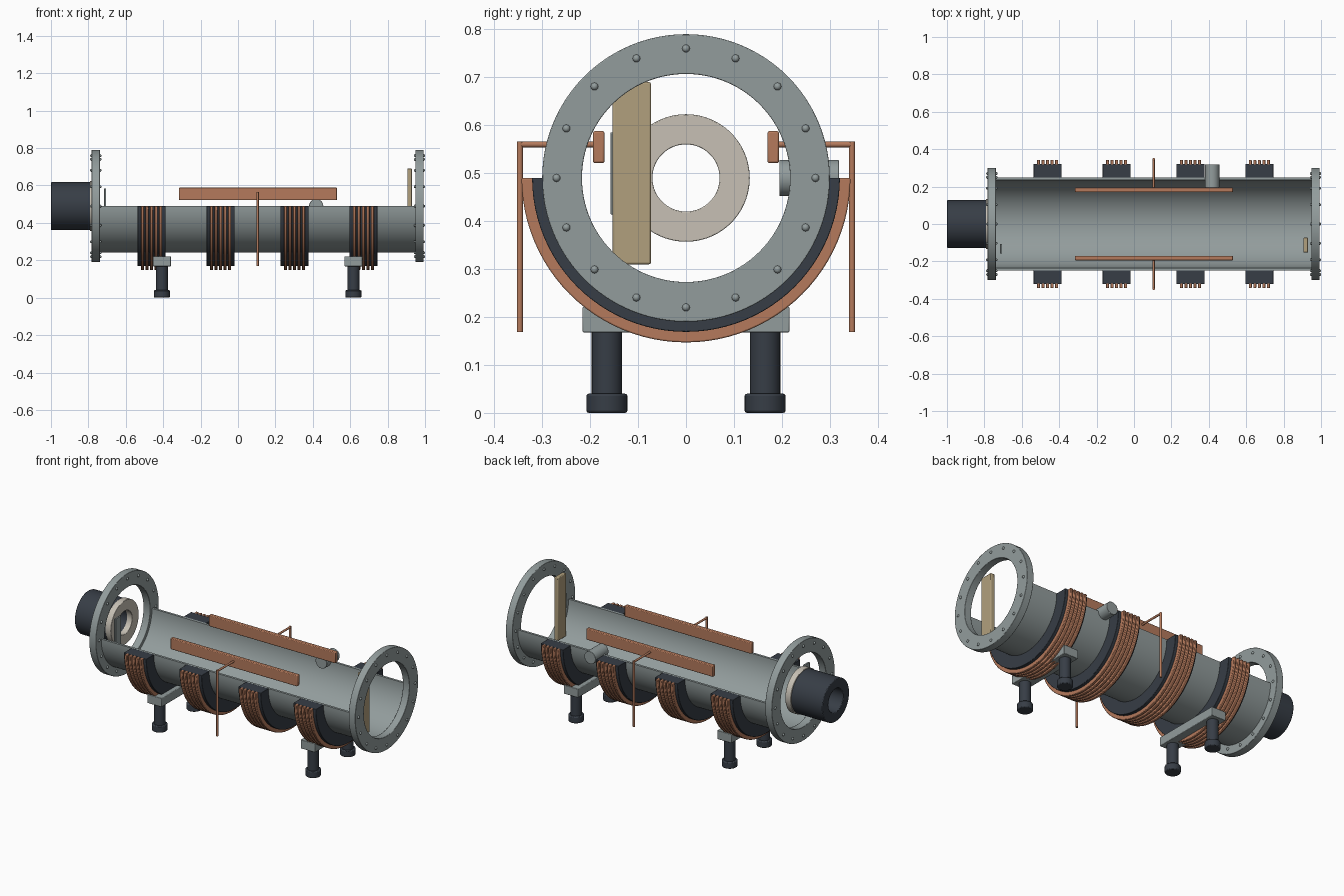
import bpy, bmesh, math
from mathutils import Matrix

if "Cube" in bpy.data.objects:
    bpy.data.objects.remove(bpy.data.objects["Cube"])

AXIS_Z = 0.49  # height of the trough centre line


def material(name, rgb):
    m = bpy.data.materials.new(name)
    m.diffuse_color = (*rgb, 1)
    m.use_nodes = True
    m.node_tree.nodes["Principled BSDF"].inputs["Base Color"].default_value = m.diffuse_color
    return m


STEEL = material("grey_steel", (0.29, 0.335, 0.335))
COPPER = material("copper", (0.46, 0.195, 0.107))
DARK = material("dark_slate", (0.038, 0.047, 0.061))
CERAMIC = material("pale_ceramic", (0.57, 0.53, 0.46))
TAN = material("tan_panel", (0.44, 0.35, 0.205))


def finish(name, bm, mat, bevel=0.0):
    bmesh.ops.recalc_face_normals(bm, faces=bm.faces)
    me = bpy.data.meshes.new(name)
    bm.to_mesh(me)
    bm.free()
    me.materials.append(mat)
    ob = bpy.data.objects.new(name, me)
    bpy.context.collection.objects.link(ob)
    if bevel:
        mod = ob.modifiers.new("soft_edges", 'BEVEL')
        mod.width = bevel
        mod.segments = 2
        mod.limit_method = 'ANGLE'
        mod.angle_limit = math.radians(40)
    return ob


def box(name, x, y, z, mat, bevel=0.003):
    """Box given by (min, max) pairs."""
    bm = bmesh.new()
    bmesh.ops.create_cube(bm, size=1)
    for v in bm.verts:
        for i, (a, b) in enumerate((x, y, z)):
            v.co[i] = (a + b) / 2 + v.co[i] * (b - a)
    return finish(name, bm, mat, bevel)


def rod(name, centre, radius, length, axis, mat, bevel=0.0, sides=24):
    bm = bmesh.new()
    bmesh.ops.create_cone(bm, cap_ends=True, segments=sides, radius1=radius,
                          radius2=radius, depth=length)
    if axis == 'Y':
        bm.transform(Matrix.Rotation(math.pi / 2, 4, 'X'))
    bm.transform(Matrix.Translation(centre))
    return finish(name, bm, mat, bevel)


def ring(name, x0, x1, r_in, r_out, mat, half=False, bevel=0.0, seg=96):
    """Rectangular profile swept around the x axis, fully or lower half only."""
    bm = bmesh.new()
    span = math.pi if half else 2 * math.pi
    steps = seg // 2 if half else seg
    loops = []
    for i in range(steps + (1 if half else 0)):
        a = math.pi + span * i / steps
        c, s = math.cos(a), math.sin(a)
        loops.append([bm.verts.new((x, r * c, AXIS_Z + r * s)) for x, r in
                      ((x0, r_in), (x1, r_in), (x1, r_out), (x0, r_out))])
    for i in range(steps):
        a, b = loops[i], loops[(i + 1) % len(loops)]
        for k in range(4):
            n = (k + 1) % 4
            bm.faces.new((a[k], a[n], b[n], b[k]))
    if half:
        bm.faces.new(loops[0])
        bm.faces.new(loops[-1])
    return finish(name, bm, mat, bevel)


# Open trough
ring("trough", -0.76, 0.97, 0.235, 0.249, STEEL, half=True)

# End flanges with domed bolts on both faces
for side, x0, x1 in (("left", -0.783, -0.738), ("right", 0.948, 0.992)):
    ring(side + "_flange", x0, x1, 0.217, 0.30, STEEL, bevel=0.002)
    bm = bmesh.new()
    for i in range(16):
        a = 2 * math.pi * i / 16
        for x in (x0, x1):
            bmesh.ops.create_uvsphere(
                bm, u_segments=12, v_segments=8, radius=0.008,
                matrix=Matrix.Translation((x, 0.27 * math.cos(a),
                                           AXIS_Z + 0.27 * math.sin(a))))
    finish(side + "_flange_bolts", bm, STEEL)

# Coil cradles with five copper windings each
for n, cx in enumerate((-0.462, -0.093, 0.302, 0.67), 1):
    ring(f"coil_cradle_{n}", cx - 0.075, cx + 0.075, 0.248, 0.321, DARK,
         half=True, bevel=0.002)
    for k in range(5):
        wx = cx + (k - 2) * 0.0242
        ring(f"winding_{n}_{k + 1}", wx - 0.008, wx + 0.008, 0.316, 0.343,
             COPPER, half=True, bevel=0.003)

# Hollow end barrel with pale collar
ring("end_barrel", -1.0, -0.785, 0.07, 0.128, DARK, bevel=0.004)
ring("barrel_collar", -0.792, -0.755, 0.07, 0.133, CERAMIC, bevel=0.002)

# Upright plates inside the two ends
box("small_baffle", (-0.716, -0.705), (-0.158, -0.107), (0.414, 0.585), STEEL, 0.002)
box("tall_panel", (0.905, 0.931), (-0.153, -0.073), (0.31, 0.69), TAN, 0.004)

# Side port through the back wall
rod("side_port", (0.418, 0.257, AXIS_Z), 0.038, 0.124, 'Y', STEEL, 0.002)

# Copper electrode bars with bent feed rods
for side, s in (("front", -1), ("back", 1)):
    box(side + "_electrode", (-0.315, 0.53), tuple(sorted((s * 0.17, s * 0.194))),
        (0.521, 0.588), COPPER, 0.004)
    rod(side + "_feed_arm", (0.105, s * 0.267, 0.56), 0.0062, 0.16, 'Y', COPPER, sides=16)
    rod(side + "_feed_drop", (0.105, s * 0.3465, 0.3675), 0.0065, 0.397, 'Z', COPPER, sides=16)

# Cross beams on round legs with wider feet
for end, cx in (("left", -0.407), ("right", 0.617)):
    box(end + "_cross_beam", (cx - 0.048, cx + 0.048), (-0.216, 0.216),
        (0.168, 0.221), STEEL, 0.003)
    for side, s in (("front", -1), ("back", 1)):
        rod(f"{end}_{side}_leg", (cx, s * 0.165, 0.10), 0.032, 0.15, 'Z', DARK)
        rod(f"{end}_{side}_foot", (cx, s * 0.165, 0.02), 0.043, 0.04, 'Z', DARK, 0.005)

# Smooth curved walls, keep edges crisp
bpy.ops.object.select_all(action='SELECT')
bpy.context.view_layer.objects.active = bpy.data.objects["trough"]
bpy.ops.object.shade_smooth_by_angle(angle=math.radians(30))
